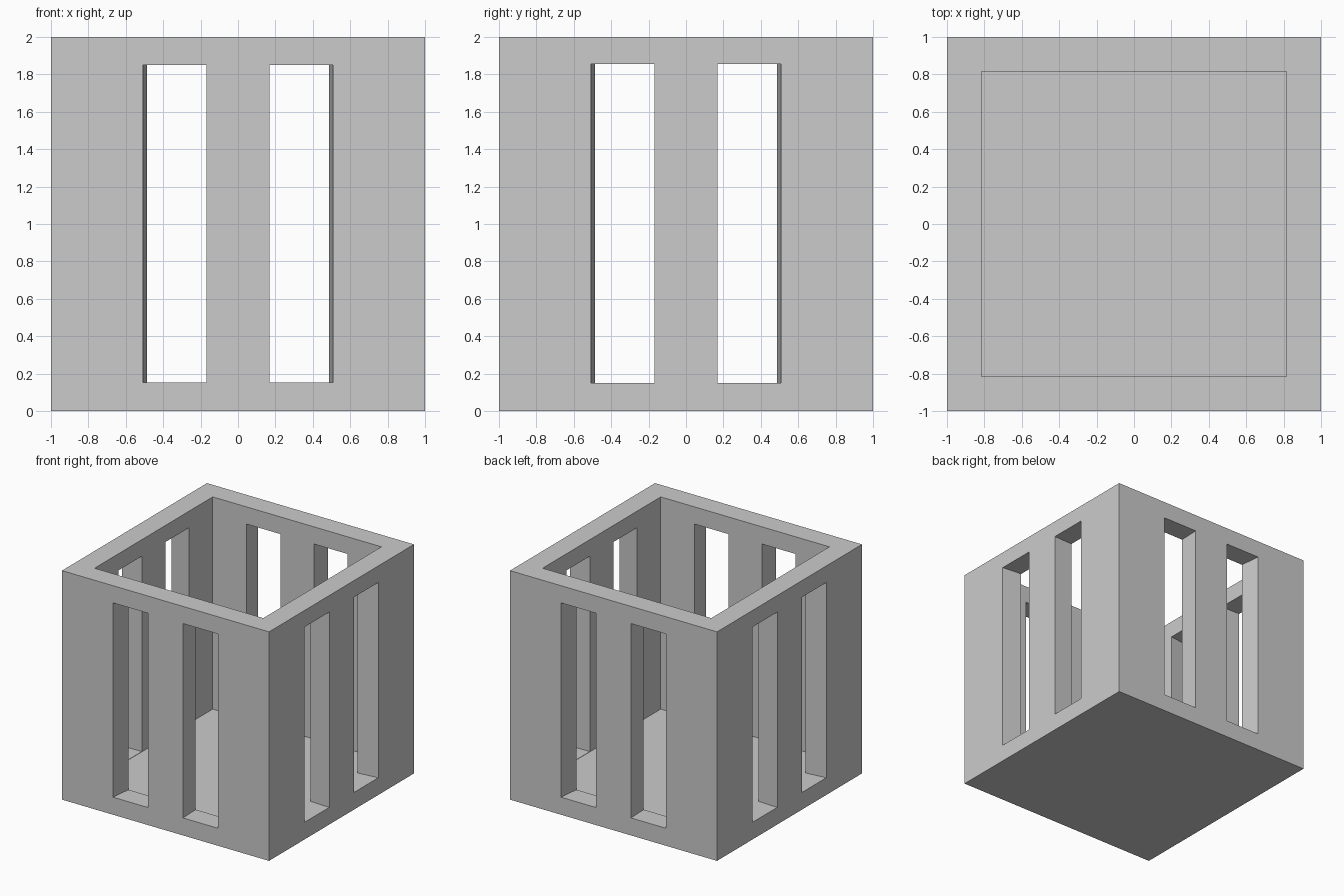
import bpy
import bmesh
from mathutils import Matrix
from math import pi

cube = bpy.data.objects.get("Cube")
if cube:
    bpy.data.objects.remove(cube, do_unlink=True)

HALF, INNER, FLOOR = 1.0, 0.815, 0.147

grey = bpy.data.materials.new("light grey")
grey.use_nodes = True
colour = (0.6, 0.6, 0.6, 1)
grey.diffuse_color = colour
grey.node_tree.nodes["Principled BSDF"].inputs["Base Color"].default_value = colour


def make_object(name, bm):
    bmesh.ops.recalc_face_normals(bm, faces=bm.faces)
    mesh = bpy.data.meshes.new(name)
    bm.to_mesh(mesh)
    bm.free()
    mesh.materials.append(grey)
    obj = bpy.data.objects.new(name, mesh)
    bpy.context.collection.objects.link(obj)
    return obj


def box(name, half, low, high):
    bm = bmesh.new()
    size = Matrix.Diagonal((2 * half, 2 * half, high - low, 1))
    place = Matrix.Translation((0, 0, (low + high) / 2))
    bmesh.ops.create_cube(bm, size=1, matrix=place @ size)
    return make_object(name, bm)


def add_slot(bm, side, angle, low, high):
    """Cutter for one slot, narrowing slightly towards the inside of the wall."""
    rings = []
    for depth in (1.1, 0.75):
        scale = 1 + (depth - HALF) * 0.216
        a, b = side * 0.169 * scale, side * 0.508 * scale
        corners = ((a, low), (b, low), (b, high), (a, high))
        rings.append([bm.verts.new((x, -depth, z)) for x, z in corners])
    outer, inner = rings
    faces = [bm.faces.new(outer), bm.faces.new(inner[::-1])]
    for i in range(4):
        j = (i + 1) % 4
        faces.append(bm.faces.new((outer[i], inner[i], inner[j], outer[j])))
    bmesh.ops.rotate(bm, verts=outer + inner, matrix=Matrix.Rotation(angle, 3, "Z"))


# Solid block, cavity and wall slots
crate = box("open_slotted_box", HALF, 0, 2)
cavity = box("cavity_cutter", INNER, FLOOR, 2.2)
bm = bmesh.new()
for quarter in range(4):
    low, high = ((0.153, 1.85), (0.15, 1.855))[quarter % 2]
    for side in (-1, 1):
        add_slot(bm, side, quarter * pi / 2, low, high)
slots = make_object("slot_cutter", bm)

# Cut the cavity first, then the slots
for cutter in (cavity, slots):
    cutter.hide_render = True
    mod = crate.modifiers.new(cutter.name, "BOOLEAN")
    mod.operation = "DIFFERENCE"
    mod.solver = "EXACT"
    mod.object = cutter

# Keep the finished mesh and drop the cutters
bpy.context.view_layer.update()
result = bpy.data.meshes.new_from_object(
    crate.evaluated_get(bpy.context.evaluated_depsgraph_get()))
crate.modifiers.clear()
crate.data = result
result.name = "open_slotted_box"
for cutter in (cavity, slots):
    bpy.data.objects.remove(cutter, do_unlink=True)
